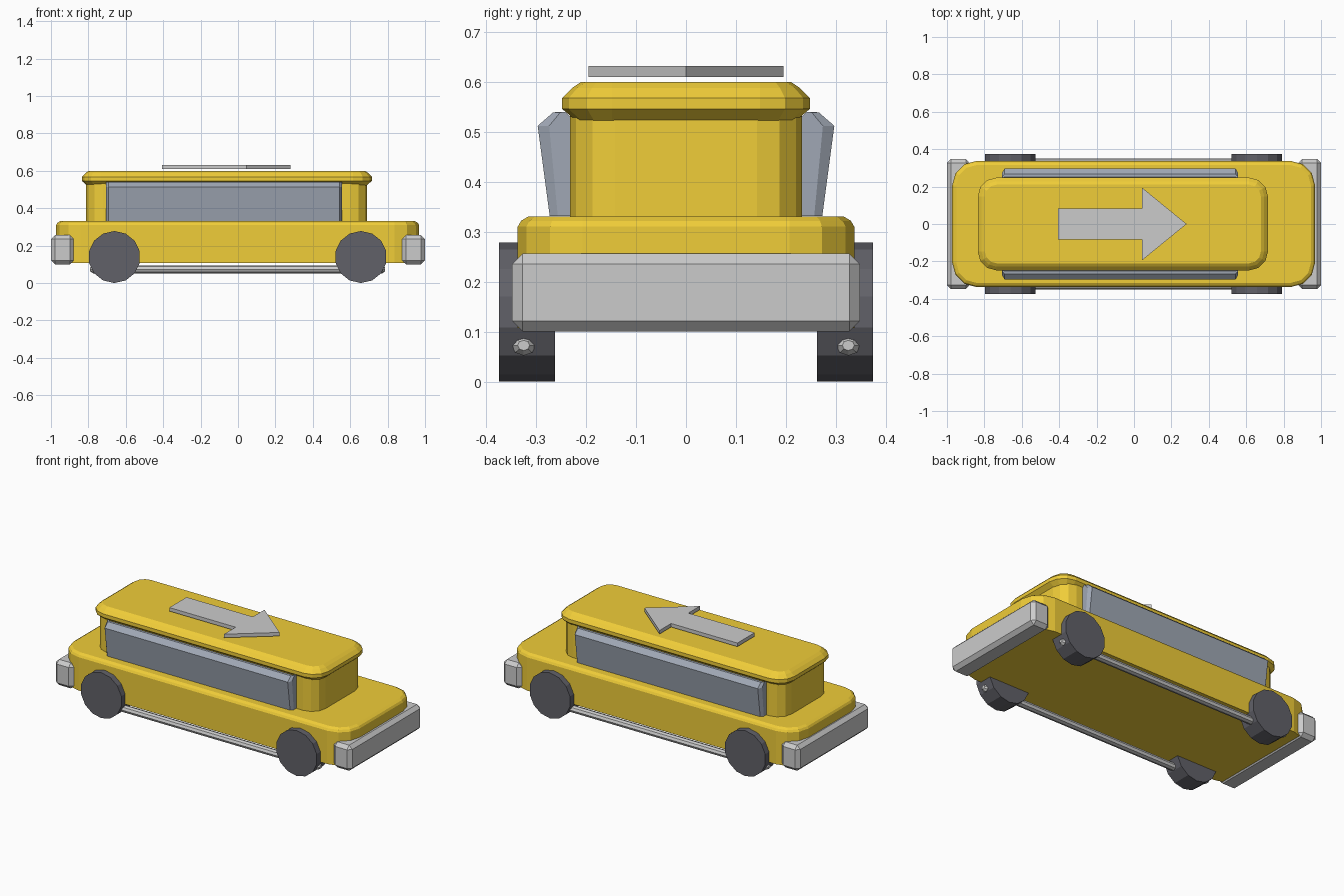
import bpy, bmesh, math
from mathutils import Vector

if "Cube" in bpy.data.objects:
    bpy.data.objects.remove(bpy.data.objects["Cube"])


def material(name, rgb):
    m = bpy.data.materials.new(name)
    m.diffuse_color = (*rgb, 1)
    m.use_nodes = True
    m.node_tree.nodes["Principled BSDF"].inputs["Base Color"].default_value = m.diffuse_color
    return m


YELLOW = material("yellow_paint", (0.87, 0.61, 0.04))
GLASS = material("slate_glass", (0.35, 0.39, 0.46))
RUBBER = material("dark_rubber", (0.12, 0.12, 0.14))


def finish(name, bm, mat=None):
    bmesh.ops.recalc_face_normals(bm, faces=bm.faces)
    me = bpy.data.meshes.new(name)
    bm.to_mesh(me)
    bm.free()
    ob = bpy.data.objects.new(name, me)
    bpy.context.collection.objects.link(ob)
    if mat:
        me.materials.append(mat)
    return ob


def loft(name, rings, mat=None):
    """Skin a stack of equal-length point loops and cap both ends."""
    bm = bmesh.new()
    loops = [[bm.verts.new(p) for p in ring] for ring in rings]
    n = len(loops[0])
    for a, b in zip(loops, loops[1:]):
        for i in range(n):
            j = (i + 1) % n
            bm.faces.new((a[i], a[j], b[j], b[i]))
    bm.faces.new(loops[0])
    bm.faces.new(loops[-1])
    return finish(name, bm, mat)


def rounded_ring(x0, x1, hy, r, inset, z, seg=3):
    x0, x1, hy, r = x0 + inset, x1 - inset, hy - inset, max(r - inset, 0.02)
    pts = []
    corners = ((x1 - r, hy - r), (x0 + r, hy - r), (x0 + r, r - hy), (x1 - r, r - hy))
    for k, (cx, cy) in enumerate(corners):
        for s in range(seg + 1):
            a = math.pi / 2 * (k + s / seg)
            pts.append((cx + r * math.cos(a), cy + r * math.sin(a), z))
    return pts


def rounded_block(name, x0, x1, hy, r, profile):
    return loft(name, [rounded_ring(x0, x1, hy, r, i, z) for i, z in profile], YELLOW)


# Lower body, cabin and overhanging roof
rounded_block("lower_body", -0.972, 0.968, 0.337, 0.13,
              [(0, 0.107), (0, 0.31), (0.007, 0.322), (0.022, 0.331)])
rounded_block("cabin", -0.813, 0.69, 0.232, 0.09, [(0, 0.32), (0, 0.56)])
rounded_block("roof", -0.835, 0.716, 0.248, 0.10,
              [(0.028, 0.522), (0, 0.546), (0, 0.568), (0.02, 0.588), (0.038, 0.6)])

# Bumpers
for name, cx in (("rear_bumper", -0.939), ("front_bumper", 0.939)):
    bm = bmesh.new()
    bmesh.ops.create_cube(bm, size=1)
    for v in bm.verts:
        v.co = Vector((cx + v.co.x * 0.122, v.co.y * 0.696, 0.178 + v.co.z * 0.156))
    bmesh.ops.bevel(bm, geom=bm.edges[:], offset=0.021, segments=1,
                    profile=0.5, affect='EDGES')
    finish(name, bm)

# Window and rail cross-sections as (y, z)
window = [(0.215, 0.332), (0.273, 0.332), (0.297, 0.512),
          (0.266, 0.539), (0.252, 0.54), (0.215, 0.512)]
rail = [(0.024 * math.cos(a), 0.0205 * math.sin(a))
        for a in (math.pi / 4 * k for k in range(8))]

for side, label in ((-1, "right"), (1, "left")):
    # Leaning side window band with chamfered ends
    rings = []
    for x, s in ((-0.705, 0.72), (-0.692, 1), (0.543, 1), (0.556, 0.72)):
        rings.append([(x, side * (0.215 + (y - 0.215) * s), z) for y, z in window])
    loft(label + "_window", rings, GLASS)

    # Side rail with tapered ends
    rings = []
    for x, s in ((-0.79, 0.5), (-0.775, 1), (0.772, 1), (0.787, 0.5)):
        rings.append([(x, side * 0.325 + y * s, 0.0725 + z * s) for y, z in rail])
    loft(label + "_side_rail", rings)

    # Wheels
    for x, end in ((-0.661, "rear"), (0.657, "front")):
        rings = [[(x + 0.139 * math.sin(2 * math.pi * k / 14), side * y,
                   0.139 + 0.139 * math.cos(2 * math.pi * k / 14))
                  for k in range(14)] for y in (0.262, 0.374)]
        loft(end + "_" + label + "_wheel", rings, RUBBER)

# Direction arrow floating above the roof
arrow = [(-0.405, -0.083), (0.042, -0.083), (0.042, -0.195), (0.281, 0),
         (0.042, 0.195), (0.042, 0.083), (-0.405, 0.083)]
loft("roof_arrow", [[(x, y, z) for x, y in arrow] for z in (0.61, 0.632)])
